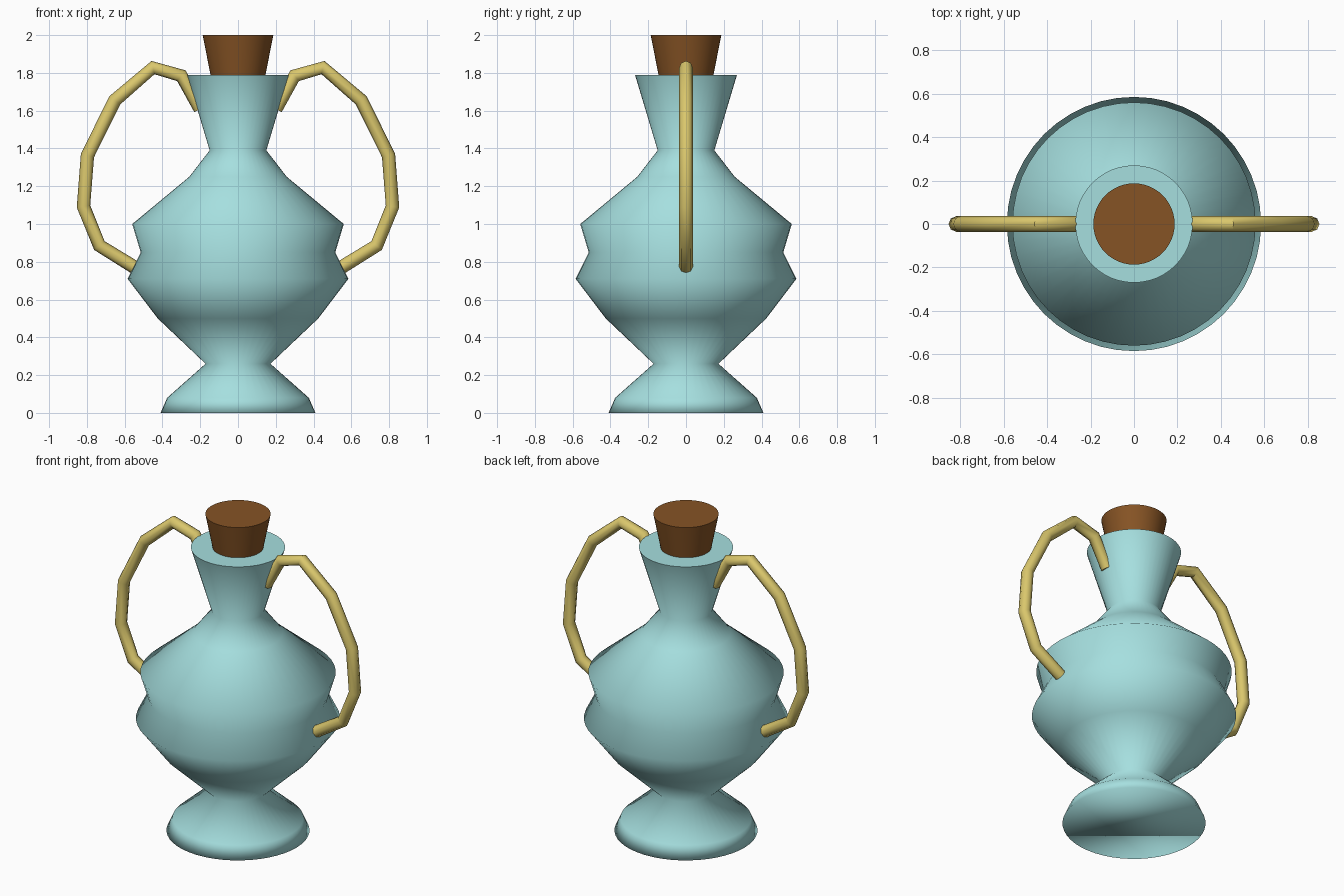
import bpy, bmesh, math

if "Cube" in bpy.data.objects:
    bpy.data.objects.remove(bpy.data.objects["Cube"])


def material(name, rgb):
    m = bpy.data.materials.new(name)
    m.diffuse_color = (*rgb, 1.0)
    m.use_nodes = True
    m.node_tree.nodes["Principled BSDF"].inputs["Base Color"].default_value = m.diffuse_color
    return m


TEAL = material("pale teal glaze", (0.38, 0.74, 0.74))
CORK = material("cork brown", (0.24, 0.088, 0.018))
BRASS = material("brass yellow", (0.70, 0.57, 0.15))


def lathe(name, profile, mat, sides=48, sharp_ends=(True, True)):
    """Turn a (radius, z) profile, listed bottom to top, into a closed solid."""
    bm = bmesh.new()
    rings = []
    for r, z in profile:
        angles = [math.tau * i / sides for i in range(sides)]
        rings.append([bm.verts.new((r * math.cos(a), r * math.sin(a), z)) for a in angles])
    for low, high in zip(rings, rings[1:]):
        for i in range(sides):
            j = (i + 1) % sides
            bm.faces.new((low[i], low[j], high[j], high[i]))
    caps = (bm.faces.new(rings[0][::-1]), bm.faces.new(rings[-1]))
    for f in bm.faces:
        f.smooth = True
    for cap, sharp in zip(caps, sharp_ends):
        for e in cap.edges:
            e.smooth = not sharp
    mesh = bpy.data.meshes.new(name)
    bm.to_mesh(mesh)
    bm.free()
    mesh.materials.append(mat)
    obj = bpy.data.objects.new(name, mesh)
    bpy.context.collection.objects.link(obj)
    return obj


def handle(name, side):
    """Bent rod from the neck out and down to the belly."""
    path = [(0.20, 1.61), (0.30, 1.785), (0.45, 1.828), (0.652, 1.655), (0.797, 1.363),
            (0.818, 1.093), (0.734, 0.886), (0.548, 0.771)]
    curve = bpy.data.curves.new(name, 'CURVE')
    curve.dimensions = '3D'
    curve.bevel_depth = 0.036
    curve.bevel_resolution = 2
    curve.use_fill_caps = True
    spline = curve.splines.new('POLY')
    spline.points.add(len(path) - 1)
    for p, (x, z) in zip(spline.points, path):
        p.co = (side * x, 0, z, 1)
    curve.materials.append(BRASS)
    obj = bpy.data.objects.new(name, curve)
    bpy.context.collection.objects.link(obj)
    bpy.ops.object.select_all(action='DESELECT')
    obj.select_set(True)
    bpy.context.view_layer.objects.active = obj
    bpy.ops.object.convert(target='MESH')
    bpy.ops.object.shade_smooth_by_angle(angle=math.radians(50))


# Vase: foot, belly, shoulder and flared neck
lathe("vase_body", [(0.41, 0), (0.375, 0.08), (0.172, 0.26), (0.425, 0.50), (0.585, 0.71),
                    (0.515, 0.85), (0.56, 1.0), (0.258, 1.25), (0.15, 1.39), (0.27, 1.79)],
      TEAL, sharp_ends=(False, True))

# Tapered stopper pushed into the neck
lathe("stopper", [(0.108, 1.60), (0.187, 2.0)], CORK)

# Pair of handles
handle("right_handle", 1)
handle("left_handle", -1)
